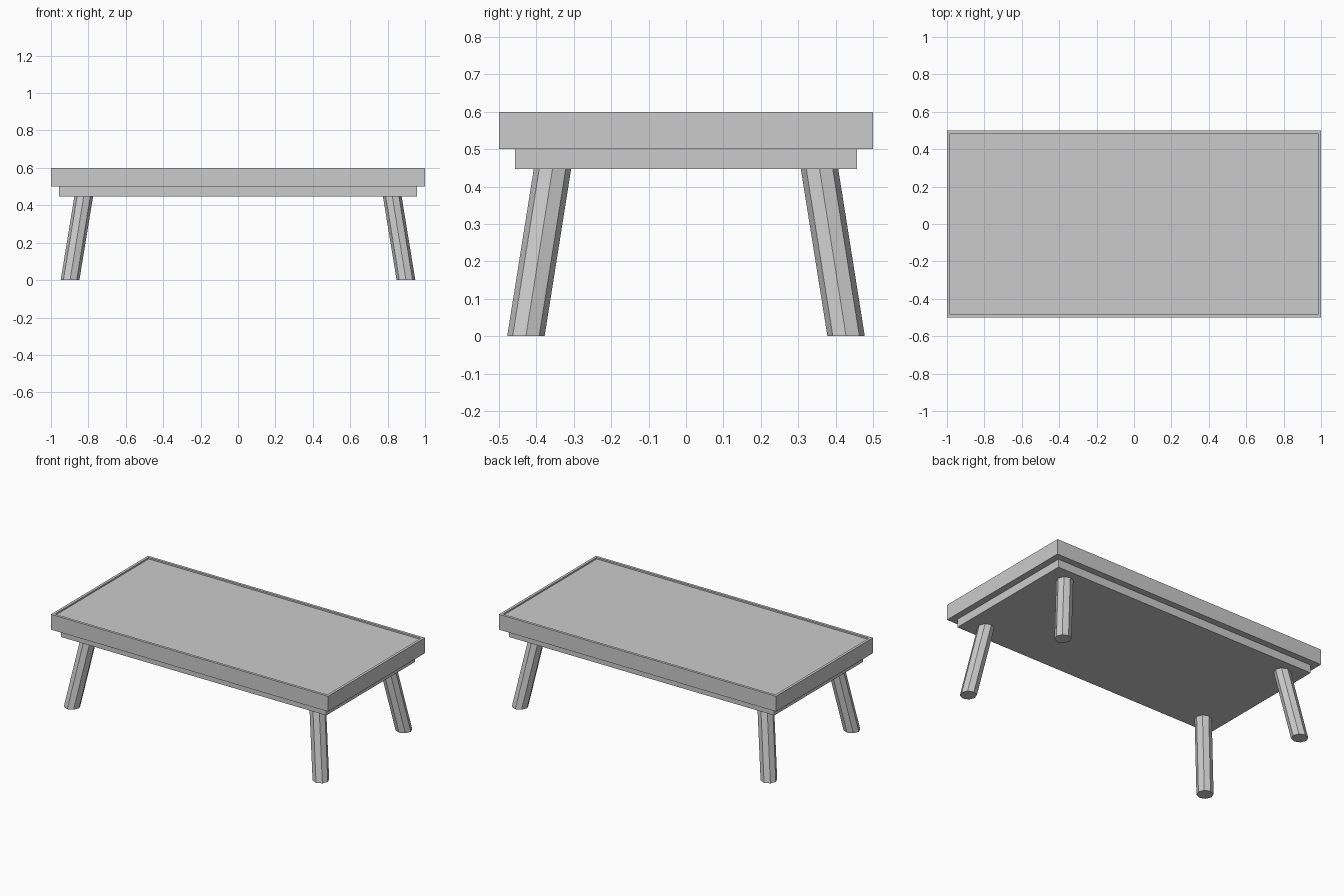
import bpy, bmesh, math
from mathutils import Matrix, Vector

if "Cube" in bpy.data.objects:
    bpy.data.objects.remove(bpy.data.objects["Cube"])


def finish(name, bm):
    bmesh.ops.recalc_face_normals(bm, faces=bm.faces)
    mesh = bpy.data.meshes.new(name)
    bm.to_mesh(mesh)
    bm.free()
    obj = bpy.data.objects.new(name, mesh)
    bpy.context.collection.objects.link(obj)
    return obj


def box(half_x, half_y, z0, z1):
    bm = bmesh.new()
    bmesh.ops.create_cube(bm, size=1, matrix=Matrix.Translation((0, 0, (z0 + z1) / 2))
                          @ Matrix.Diagonal((2 * half_x, 2 * half_y, z1 - z0, 1)))
    return bm


# Tabletop with a thin raised rim around a shallow recess
bm = box(1.0, 0.5, 0.5, 0.6)
bm.normal_update()
top = max(bm.faces, key=lambda f: f.calc_center_median().z)
bmesh.ops.inset_region(bm, faces=[top], thickness=0.024)
floor = bmesh.ops.extrude_face_region(bm, geom=[top])
bmesh.ops.translate(bm, vec=(0, 0, -0.01),
                    verts=[g for g in floor["geom"] if isinstance(g, bmesh.types.BMVert)])
if top.is_valid:
    bmesh.ops.delete(bm, geom=[top], context='FACES_ONLY')
finish("tabletop", bm)

# Apron below the tabletop
finish("apron", box(0.957, 0.457, 0.447, 0.5))


# Splayed eight-sided legs, cut level at the floor and apron
def leg(name, sx, sy):
    foot = Vector((0.898 * sx, 0.428 * sy, 0))
    head = Vector((0.825 * sx, 0.357 * sy, 0.447))
    bm = bmesh.new()
    rings = []
    for c in (foot, head):
        rings.append([bm.verts.new(c + Vector((0.05 * math.cos(i * math.pi / 4),
                                               0.05 * math.sin(i * math.pi / 4), 0)))
                      for i in range(8)])
    for i in range(8):
        j = (i + 1) % 8
        bm.faces.new((rings[0][i], rings[0][j], rings[1][j], rings[1][i]))
    for ring in rings:
        bm.faces.new(ring)
    finish(name, bm)


for sx, side in ((-1, "left"), (1, "right")):
    for sy, end in ((-1, "front"), (1, "back")):
        leg(f"{end}_{side}_leg", sx, sy)
